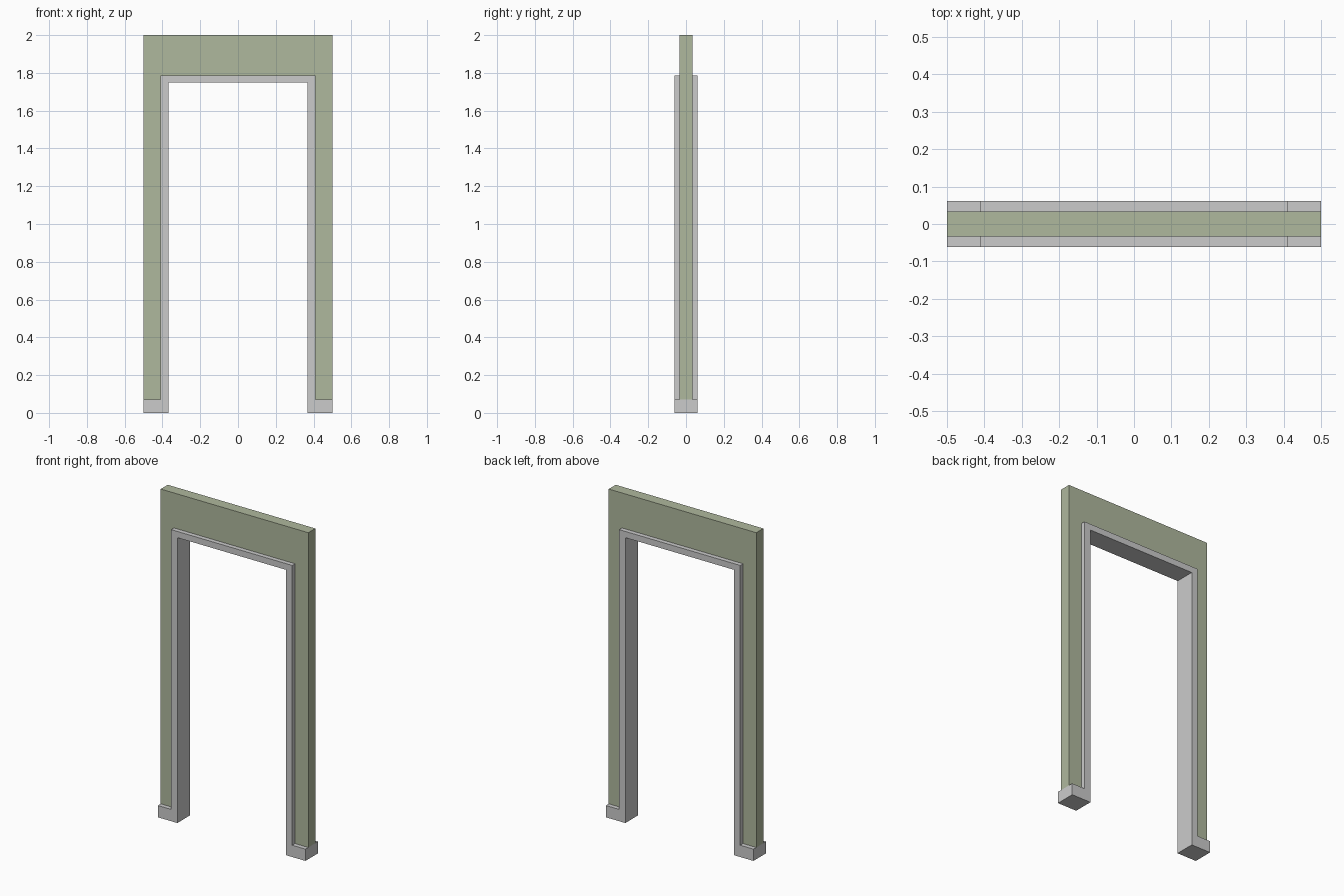
import bpy, bmesh

if "Cube" in bpy.data.objects:
    bpy.data.objects.remove(bpy.data.objects["Cube"])

W, FRAME_X, OPEN_X = 0.5, 0.41, 0.368       # half widths: wall, frame outside, opening
TOP, FRAME_Z, OPEN_Z, FOOT_Z = 2.0, 1.786, 1.748, 0.072


def extruded(name, half_profile, depth):
    """Mirror a half outline (x, z) across x = 0 and extrude it along y."""
    outline = half_profile + [(-x, z) for x, z in reversed(half_profile)]
    bm = bmesh.new()
    face = bm.faces.new([bm.verts.new((x, -depth / 2, z)) for x, z in outline])
    ext = bmesh.ops.extrude_face_region(bm, geom=[face])
    verts = [v for v in ext["geom"] if isinstance(v, bmesh.types.BMVert)]
    bmesh.ops.translate(bm, verts=verts, vec=(0, depth, 0))
    bmesh.ops.recalc_face_normals(bm, faces=bm.faces)
    mesh = bpy.data.meshes.new(name)
    bm.to_mesh(mesh)
    bm.free()
    obj = bpy.data.objects.new(name, mesh)
    bpy.context.collection.objects.link(obj)
    return obj


def portal(inner_x, inner_z, outer):
    """Upside-down U: the outer points run from the top down to the foot."""
    bottom = outer[-1][1]
    return outer + [(inner_x, bottom), (inner_x, inner_z)]


# Wall panel with the doorway cut out
wall = extruded("wall_panel", portal(FRAME_X, FRAME_Z, [(W, TOP), (W, FOOT_Z)]), 0.068)
paint = bpy.data.materials.new("wall_green")
paint.diffuse_color = (0.43, 0.48, 0.34, 1)
paint.use_nodes = True
paint.node_tree.nodes["Principled BSDF"].inputs["Base Color"].default_value = paint.diffuse_color
wall.data.materials.append(paint)

# Door frame lining with skirting feet
extruded("door_frame", portal(OPEN_X, OPEN_Z, [
    (FRAME_X, FRAME_Z), (FRAME_X, FOOT_Z), (W, FOOT_Z), (W, 0)]), 0.123)
